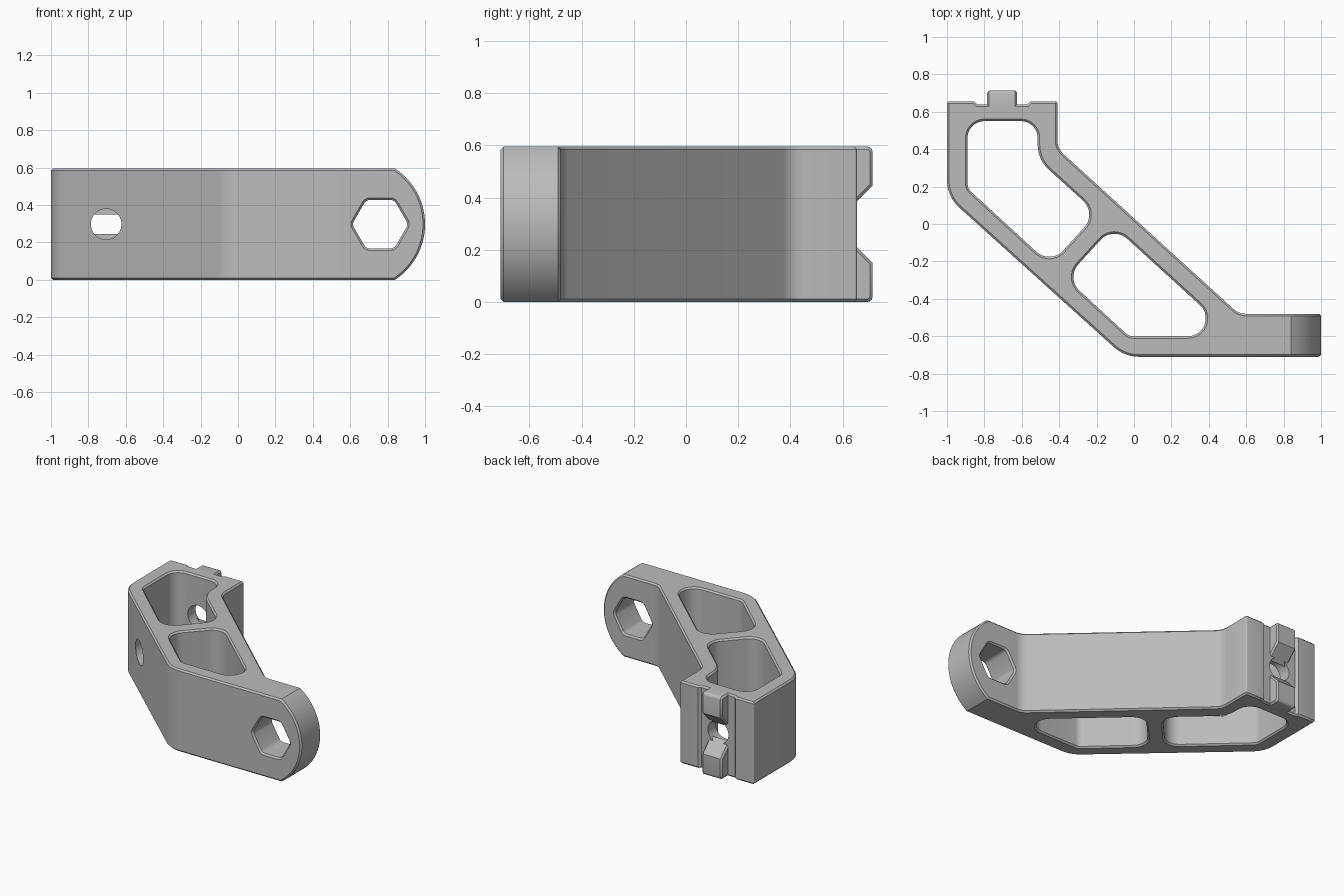
import bpy, bmesh, math
from mathutils import Vector

cube = bpy.data.objects.get("Cube")
if cube:
    bpy.data.objects.remove(cube, do_unlink=True)

HEIGHT = 0.595
MID = HEIGHT / 2
CHAMFER = 0.011

grey = bpy.data.materials.new("plain grey")
grey.use_nodes = True
grey.diffuse_color = (0.5, 0.5, 0.5, 1)
grey.node_tree.nodes["Principled BSDF"].inputs["Base Color"].default_value = (0.5, 0.5, 0.5, 1)


def fillet(corners):
    """Closed outline from (x, y, radius) corners."""
    pts, n = [], len(corners)
    for i, (x, y, r) in enumerate(corners):
        p = Vector((x, y))
        if r == 0:
            pts.append(p)
            continue
        u = (Vector(corners[i - 1][:2]) - p).normalized()
        w = (Vector(corners[(i + 1) % n][:2]) - p).normalized()
        half = u.angle(w) / 2
        c = p + (u + w).normalized() * r / math.sin(half)
        a, b = p + u * r / math.tan(half) - c, p + w * r / math.tan(half) - c
        turn = math.pi - 2 * half
        steps = 10 if r > 0.04 else 3
        for k in range(steps + 1):
            s = k / steps
            pts.append(c + (a * math.sin((1 - s) * turn) + b * math.sin(s * turn)) / math.sin(turn))
    return pts


def oriented(pts, ccw):
    area = sum(pts[i - 1].cross(pts[i]) for i in range(len(pts)))
    return pts if (area > 0) == ccw else pts[::-1]


def inset(pts, d):
    """Move an outline towards its left-hand side."""
    out = []
    for i, p in enumerate(pts):
        e1 = (p - pts[i - 1]).normalized()
        e2 = (pts[(i + 1) % len(pts)] - p).normalized()
        n1, n2 = Vector((-e1.y, e1.x)), Vector((-e2.y, e2.x))
        out.append(p + (n1 + n2) * d / (1 + n1.dot(n2)))
    return out


def plate(name, outline, holes, depth, place):
    """Chamfered extrusion of an outline with holes."""
    bm = bmesh.new()
    caps = ([], [])
    loops = [oriented(outline, True)] + [oriented(h, False) for h in holes]
    for loop in loops:
        small = inset(loop, CHAMFER)
        levels = ((small, 0), (loop, CHAMFER), (loop, depth - CHAMFER), (small, depth))
        rings = [[bm.verts.new(place(p.x, p.y, w)) for p in ps] for ps, w in levels]
        for lo, hi in zip(rings, rings[1:]):
            for i in range(len(lo)):
                bm.faces.new((lo[i - 1], lo[i], hi[i], hi[i - 1]))
        for cap, ring in zip(caps, (rings[0], rings[-1])):
            cap.extend(bm.edges.get((ring[i - 1], ring[i])) for i in range(len(ring)))
    for cap in caps:
        bmesh.ops.triangle_fill(bm, use_beauty=True, use_dissolve=False, edges=cap)
    bmesh.ops.recalc_face_normals(bm, faces=bm.faces)
    mesh = bpy.data.meshes.new(name)
    bm.to_mesh(mesh)
    bm.free()
    mesh.materials.append(grey)
    obj = bpy.data.objects.new(name, mesh)
    bpy.context.collection.objects.link(obj)
    return obj


def select(obj):
    bpy.ops.object.select_all(action='DESELECT')
    obj.select_set(True)
    bpy.context.view_layer.objects.active = obj


# Diagonal arm with two pockets and a shallow groove in its back
arm_outline = fillet([
    (-1, 0.655, 0.01), (-1, 0.147, 0.2), (-0.05, -0.71, 0.2), (0.6, -0.71, 0),
    (0.6, -0.48, 0), (0.56, -0.48, 0.1), (-0.41, 0.404, 0.1), (-0.41, 0.655, 0.01),
    (-0.555, 0.655, 0), (-0.57, 0.64, 0), (-0.84, 0.64, 0), (-0.855, 0.655, 0)])
rear_pocket = fillet([
    (-0.89, 0.55, 0.09), (-0.89, 0.19, 0.06), (-0.447, -0.217, 0.1),
    (-0.198, 0.057, 0.1), (-0.515, 0.345, 0.18), (-0.515, 0.55, 0.09)])
front_pocket = fillet([
    (-0.111, -0.011, 0.1), (-0.365, -0.289, 0.1), (-0.027, -0.6, 0.06), (0.536, -0.6, 0.096)])
arm = plate("arm", arm_outline, [rear_pocket, front_pocket], HEIGHT,
            lambda u, v, w: (u, v, w))

# Screw hole through the front and back walls
bpy.ops.mesh.primitive_cylinder_add(vertices=40, radius=0.082, depth=2,
                                    location=(-0.705, 0, MID), rotation=(math.pi / 2, 0, 0))
cutter = bpy.context.object
cutter.name = "screw_hole_cutter"
cutter.hide_render = True
select(arm)
mod = arm.modifiers.new("screw hole", 'BOOLEAN')
mod.operation = 'DIFFERENCE'
mod.solver = 'EXACT'
mod.object = cutter
bpy.ops.object.modifier_apply(modifier=mod.name)
bpy.data.objects.remove(cutter, do_unlink=True)

# Rounded lug with a hexagonal hole
radius = 0.356
sweep = math.asin(MID / radius)
lug_outline = [Vector((0.585, HEIGHT)), Vector((0.585, 0))]
for k in range(29):
    a = sweep * (k / 14 - 1)
    lug_outline.append(Vector((1 - radius + radius * math.cos(a), MID + radius * math.sin(a))))
hexagon = fillet([(0.76 + 0.15 * math.cos(k * math.pi / 3),
                   MID + 0.15 * math.sin(k * math.pi / 3), 0.035) for k in range(6)])
lug = plate("lug", lug_outline, [hexagon], 0.23, lambda u, v, w: (u, w - 0.71, v))

# Mirrored pair of locating tongues on the back
tongue_outline = fillet([(0.62, 0, 0), (0.715, 0, 0.02), (0.715, 0.15, 0), (0.62, 0.245, 0)])
lower = plate("lower_tongue", tongue_outline, [], 0.16, lambda u, v, w: (w - 0.785, u, v))
upper = plate("upper_tongue", tongue_outline, [], 0.16,
              lambda u, v, w: (w - 0.785, u, HEIGHT - v))

for part in (arm, lug, lower, upper):
    select(part)
    bpy.ops.object.shade_smooth_by_angle(angle=math.radians(35))
